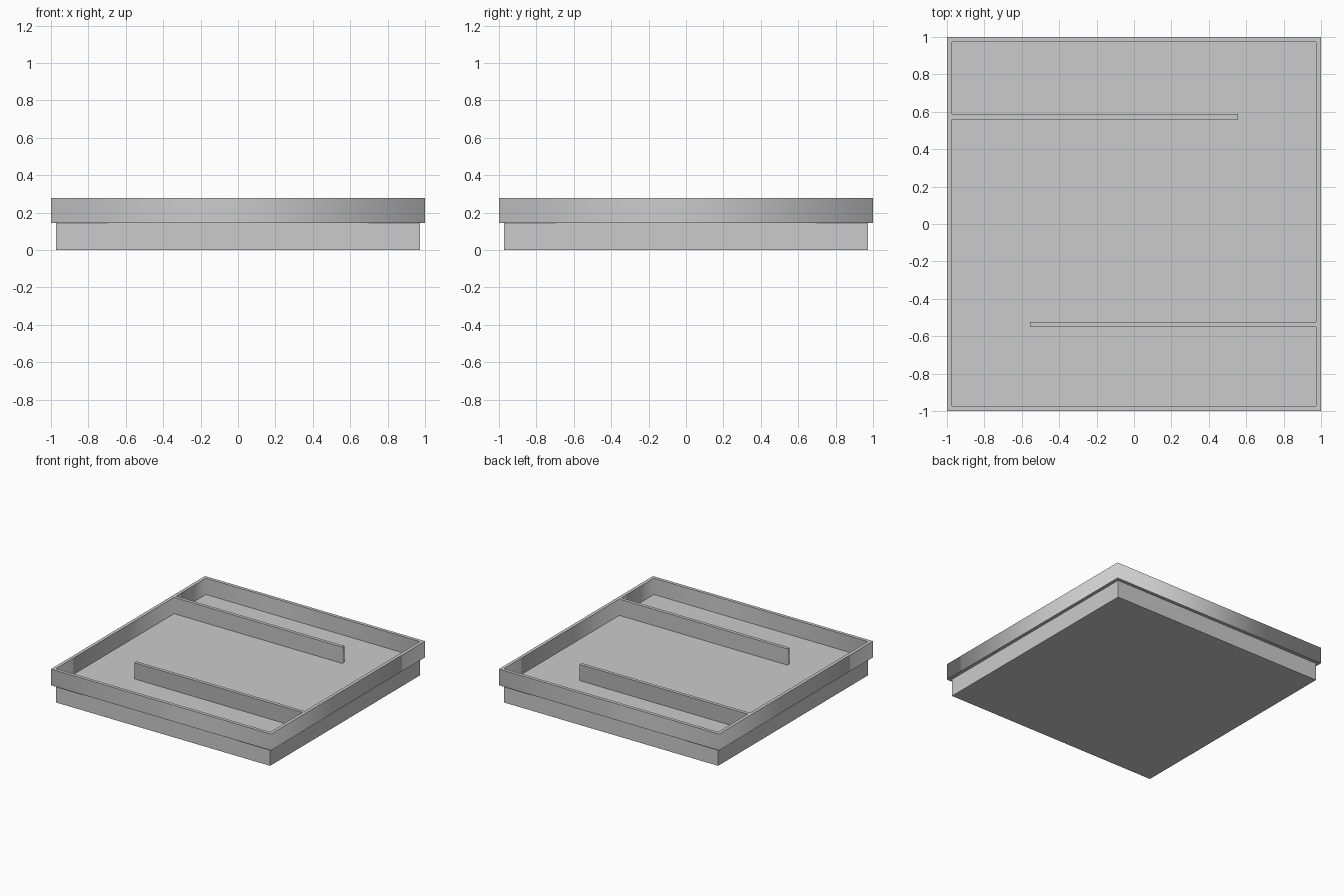
import bpy

if "Cube" in bpy.data.objects:
    bpy.data.objects.remove(bpy.data.objects["Cube"])

BASE = 0.973      # half width of the lower block and of the rim opening
STEP = 0.144      # floor level, where the rim starts
TOP = 0.278


def extruded_outline(name, loops, z0, z1):
    """Solid from closed outlines (inner loops become holes)."""
    curve = bpy.data.curves.new(name, 'CURVE')
    curve.dimensions = '2D'
    curve.fill_mode = 'BOTH'
    curve.extrude = (z1 - z0) / 2
    for pts in loops:
        spline = curve.splines.new('POLY')
        spline.points.add(len(pts) - 1)
        for p, (x, y) in zip(spline.points, pts):
            p.co = (x, y, 0, 1)
        spline.use_cyclic_u = True
    obj = bpy.data.objects.new(name, curve)
    obj.location.z = (z0 + z1) / 2
    bpy.context.collection.objects.link(obj)
    bpy.ops.object.select_all(action='DESELECT')
    obj.select_set(True)
    bpy.context.view_layer.objects.active = obj
    bpy.ops.object.convert(target='MESH')
    return bpy.context.object


def square(h):
    return [(-h, -h), (h, -h), (h, h), (-h, h)]


# Lower block, its top is the tray floor
bpy.ops.mesh.primitive_cube_add(size=1, location=(0, 0, STEP / 2))
base = bpy.context.object
base.name = "base_block"
base.scale = (2 * BASE, 2 * BASE, STEP)
bpy.ops.object.transform_apply(location=False, rotation=False, scale=True)

# Overhanging rim with two partitions growing in from opposite sides
opening = [
    (-BASE, -BASE), (BASE, -BASE),
    (BASE, -0.551), (-0.555, -0.551), (-0.555, -0.524), (BASE, -0.524),
    (BASE, BASE), (-BASE, BASE),
    (-BASE, 0.587), (0.555, 0.587), (0.555, 0.56), (-BASE, 0.56),
]
extruded_outline("rim_and_partitions", [square(1.0), opening], STEP, TOP)
